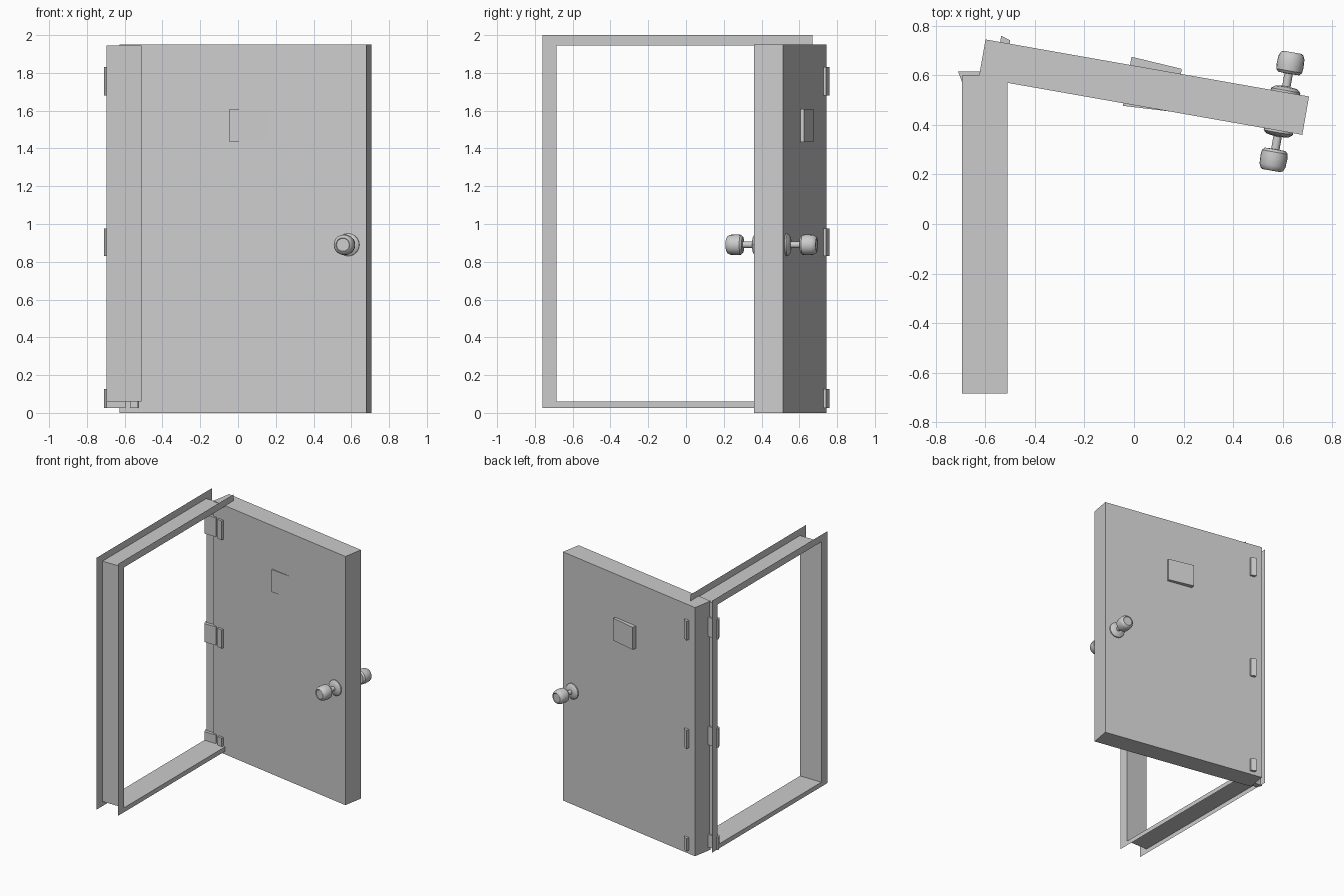
import bpy, bmesh, math
from mathutils import Matrix, Vector

if "Cube" in bpy.data.objects:
    bpy.data.objects.remove(bpy.data.objects["Cube"])

grey = bpy.data.materials.new("plain grey")
grey.use_nodes = True
GREY = (0.6, 0.6, 0.6, 1)
grey.diffuse_color = GREY
grey.node_tree.nodes["Principled BSDF"].inputs["Base Color"].default_value = GREY


def finish(name, bm, solid=True):
    if solid:
        bmesh.ops.recalc_face_normals(bm, faces=bm.faces)
    mesh = bpy.data.meshes.new(name)
    bm.to_mesh(mesh)
    bm.free()
    mesh.materials.append(grey)
    obj = bpy.data.objects.new(name, mesh)
    bpy.context.collection.objects.link(obj)
    return obj


def prism(name, outline, z0, z1):
    """Upright block with the given plan outline."""
    bm = bmesh.new()
    base = bm.faces.new([bm.verts.new((x, y, z0)) for x, y in outline])
    top = bmesh.ops.extrude_face_region(bm, geom=[base])["geom"]
    verts = [v for v in top if isinstance(v, bmesh.types.BMVert)]
    bmesh.ops.translate(bm, verts=verts, vec=(0, 0, z1 - z0))
    return finish(name, bm)


# Door slab, swung open by ten degrees
WIDTH, THICK, HEIGHT = 1.326, 0.157, 1.95
swing = Matrix.Translation((0.04, 0.5525, 0)) @ Matrix.Rotation(math.radians(-10), 4, 'Z')
w, t = WIDTH / 2, THICK / 2
slab = [swing @ Vector((x, y, 0)) for x, y in ((-w, -t), (w, -t), (w, t), (-w, t))]
prism("door", [(p.x, p.y) for p in slab], 0, HEIGHT)

# Sheet frame: a square lining with a flat flange on each side
frame = bmesh.new()
INNER = (-0.685, 0.6, 0.06, 1.945)
OUTER = (-0.76, 0.67, 0.025, 2.0)
rings = []
for x, (y0, y1, z0, z1) in ((-0.695, OUTER), (-0.695, INNER), (-0.51, INNER), (-0.51, OUTER)):
    rings.append([frame.verts.new((x, y, z)) for y, z in ((y0, z0), (y1, z0), (y1, z1), (y0, z1))])
for a, b in zip(rings, rings[1:]):
    for i in range(4):
        j = (i + 1) % 4
        frame.faces.new((a[i], a[j], b[j], b[i]))
finish("door_frame", frame, solid=False)

# Hinges: one leaf through the frame, one through the door
frame_leaf = [(-0.71, 0.615), (-0.6, 0.615), (-0.595, 0.575), (-0.695, 0.575)]
door_leaf = [(-0.572, 0.562), (-0.53, 0.555), (-0.5, 0.741), (-0.536, 0.759)]
for place, z0, z1 in (("lower", 0.027, 0.127), ("middle", 0.83, 0.975), ("upper", 1.68, 1.83)):
    prism(place + "_frame_hinge", frame_leaf, z0, z1)
    prism(place + "_door_hinge", door_leaf, z0, z1)

# Viewer plate set through the door
prism("viewer_plate", [(-0.045, 0.477), (0.16, 0.4525), (0.193, 0.626), (-0.01, 0.675)], 1.435, 1.61)

# Knobs: lathed profile of radius and distance from the door face
profile = [(0, -0.01), (0.06, -0.01), (0.06, 0.008), (0.045, 0.02), (0.017, 0.024),
           (0.017, 0.076), (0.043, 0.077), (0.053, 0.088), (0.055, 0.11),
           (0.053, 0.143), (0.046, 0.158), (0.037, 0.164), (0.034, 0.161), (0, 0.161)]
for name, side in (("front_knob", -1), ("back_knob", 1)):
    bm = bmesh.new()
    points = [bm.verts.new((r, 0, d)) for r, d in profile]
    edges = [bm.edges.new(pair) for pair in zip(points, points[1:])]
    bmesh.ops.spin(bm, geom=points + edges, cent=(0, 0, 0), axis=(0, 0, 1),
                   angle=math.tau, steps=20, use_duplicate=False)
    bmesh.ops.remove_doubles(bm, verts=bm.verts, dist=0.0005)
    turn = Matrix.Rotation(math.radians(-90 * side), 4, 'X')
    bm.transform(swing @ Matrix.Translation((0.566, side * t, 0.89)) @ turn)
    knob = finish(name, bm)
    bpy.ops.object.select_all(action='DESELECT')
    knob.select_set(True)
    bpy.context.view_layer.objects.active = knob
    bpy.ops.object.shade_smooth_by_angle(angle=math.radians(35))
